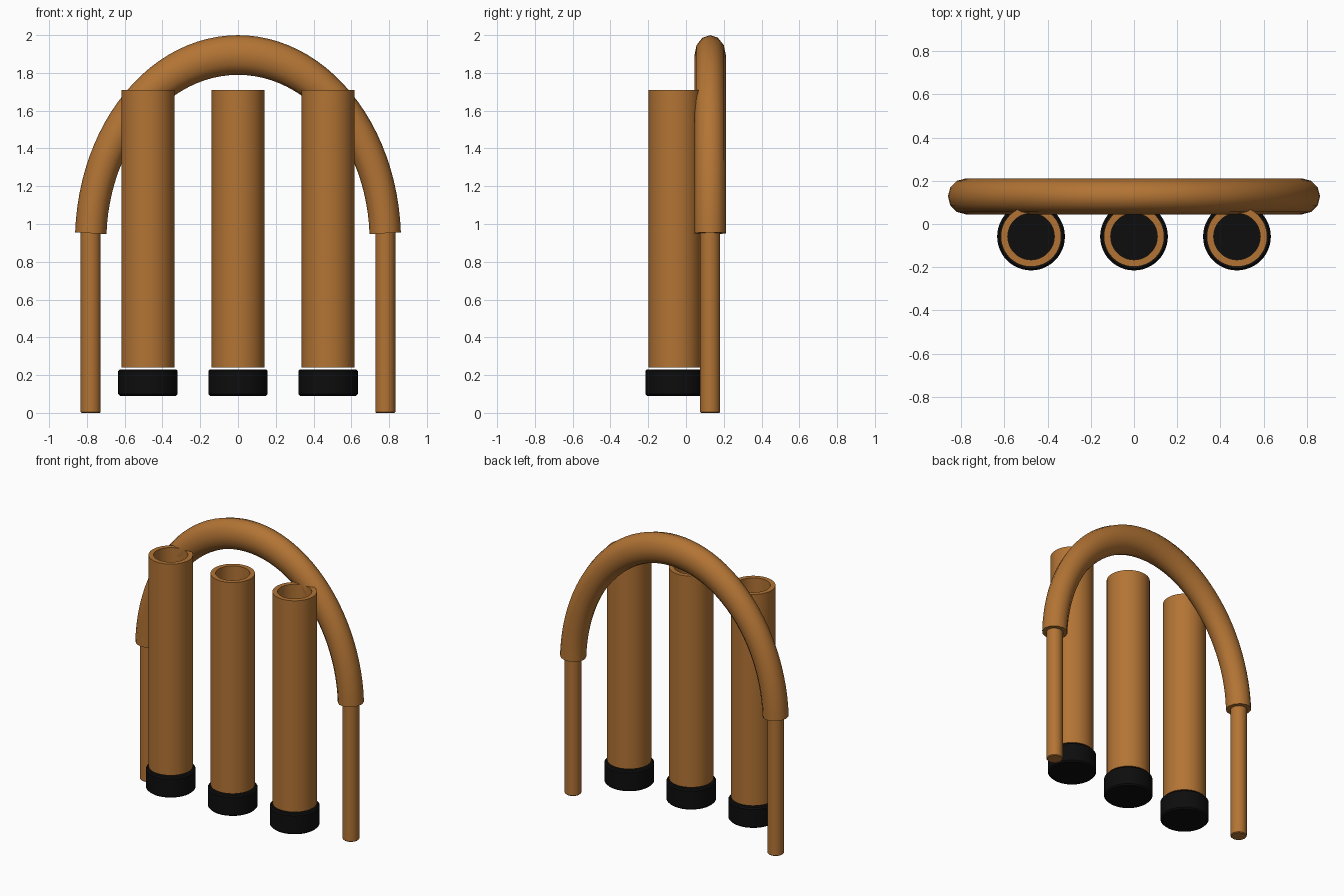
import bpy, bmesh
from math import sin, cos, pi, radians

cube = bpy.data.objects.get("Cube")
if cube:
    bpy.data.objects.remove(cube, do_unlink=True)


def material(name, color):
    m = bpy.data.materials.new(name)
    m.use_nodes = True
    m.diffuse_color = color
    m.node_tree.nodes["Principled BSDF"].inputs["Base Color"].default_value = color
    return m


wood = material("warm_brown", (0.45, 0.175, 0.035, 1))
rubber = material("black_rubber", (0.004, 0.004, 0.004, 1))


def finish(name, bm, mat, location, angle=40):
    bmesh.ops.recalc_face_normals(bm, faces=bm.faces)
    mesh = bpy.data.meshes.new(name)
    bm.to_mesh(mesh)
    bm.free()
    mesh.materials.append(mat)
    ob = bpy.data.objects.new(name, mesh)
    ob.location = location
    bpy.context.collection.objects.link(ob)
    bpy.ops.object.select_all(action='DESELECT')
    ob.select_set(True)
    bpy.context.view_layer.objects.active = ob
    bpy.ops.object.shade_smooth_by_angle(angle=radians(angle))
    return ob


def lathe(name, profile, mat, location, sides=48, closed=False):
    """Revolve (radius, height) points about z; open profiles get end caps."""
    bm = bmesh.new()
    rings = [[bm.verts.new((r * cos(2 * pi * i / sides), r * sin(2 * pi * i / sides), z))
              for i in range(sides)] for r, z in profile]
    pairs = list(zip(rings, rings[1:]))
    if closed:
        pairs.append((rings[-1], rings[0]))
    else:
        bm.faces.new(rings[0])
        bm.faces.new(rings[-1])
    for a, b in pairs:
        for i in range(sides):
            j = (i + 1) % sides
            bm.faces.new((a[i], a[j], b[j], b[i]))
    return finish(name, bm, mat, location)


def rod(name, radius, bottom, top, bevel, mat, x, y, sides):
    profile = [(radius - bevel, bottom), (radius, bottom + bevel),
               (radius, top - bevel), (radius - bevel, top)]
    return lathe(name, profile, mat, (x, y, 0), sides)


# Arch: a half ring of round tube, stretched upward
ARCH_Y, SPAN, TUBE, STRETCH = 0.128, 0.78, 0.083, 1.265
STEPS, SIDES, START = 48, 12, radians(2.5)
bm = bmesh.new()
rings = []
for k in range(STEPS + 1):
    t = START + (pi - 2 * START) * k / STEPS
    ring = []
    for i in range(SIDES):
        a = 2 * pi * i / SIDES
        r = SPAN + TUBE * cos(a)
        ring.append(bm.verts.new((r * cos(t), TUBE * sin(a), r * sin(t) * STRETCH)))
    rings.append(ring)
for a, b in zip(rings, rings[1:]):
    for i in range(SIDES):
        j = (i + 1) % SIDES
        bm.faces.new((a[i], a[j], b[j], b[i]))
bm.faces.new(rings[0])
bm.faces.new(rings[-1])
finish("arch", bm, wood, (0, ARCH_Y, 0.908))

# Legs plugged into the arch ends
for side, x in (("left", SPAN), ("right", -SPAN)):
    rod(side + "_leg", 0.053, 0, 1.0, 0.005, wood, x, ARCH_Y, 24)

# Three open pipes, each above a rubber foot
PIPE_Y = -0.058
for side, x in (("left", 0.477), ("middle", 0), ("right", -0.477)):
    lathe(side + "_pipe", [(0.14, 0.24), (0.14, 1.71), (0.108, 1.71), (0.108, 0.24)],
          wood, (x, PIPE_Y, 0), closed=True)
    rod(side + "_foot", 0.157, 0.09, 0.231, 0.009, rubber, x, PIPE_Y, 48)
